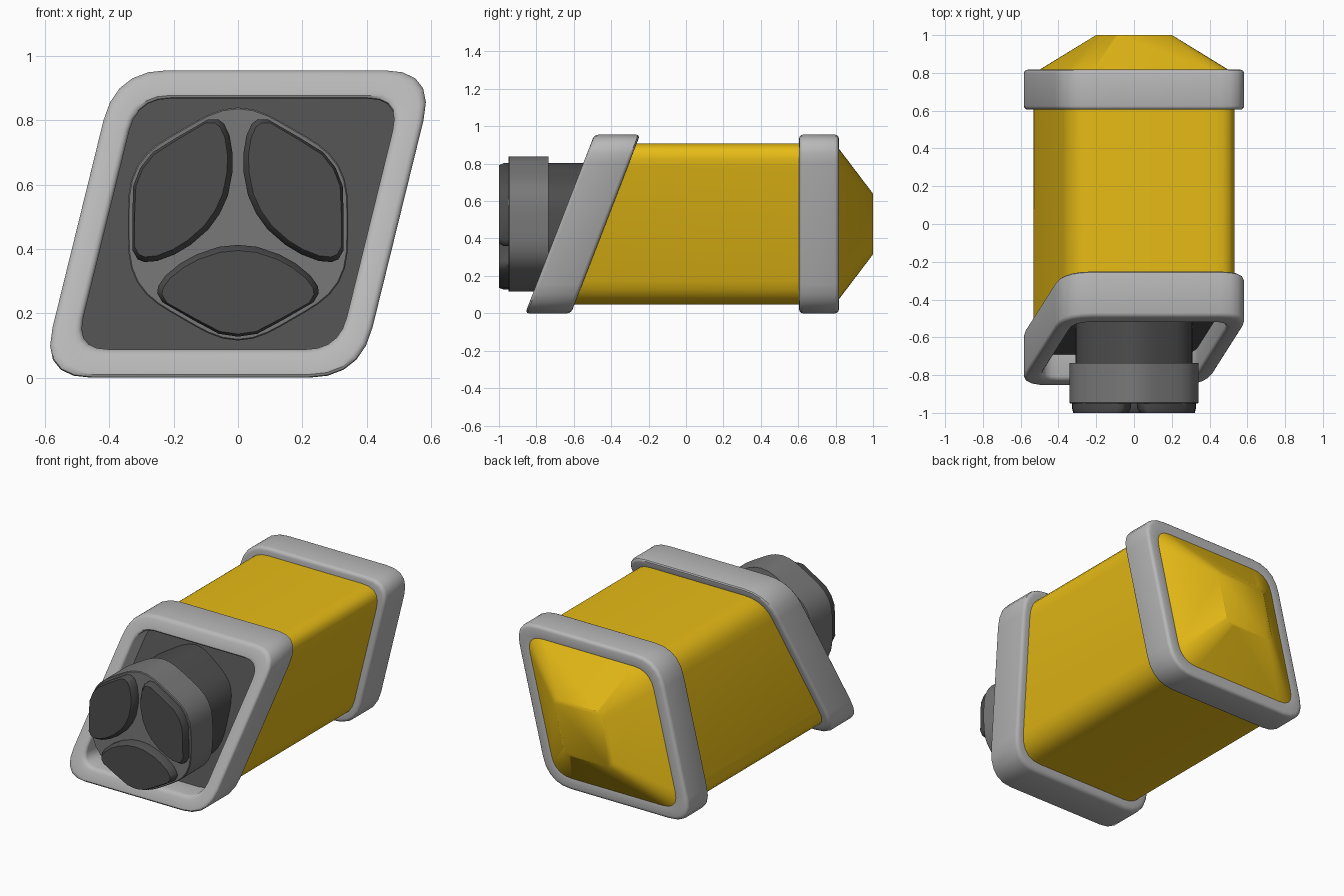
import bpy, bmesh
from math import sin, cos, pi, radians
from mathutils import Vector, Matrix

if "Cube" in bpy.data.objects:
    bpy.data.objects.remove(bpy.data.objects["Cube"])

CZ = 0.4775      # height of the long axis
LEAN = 0.246     # sideways lean of the cross-section
RAKE = 0.387     # backward rake of the front end


def material(name, rgb):
    m = bpy.data.materials.new(name)
    m.diffuse_color = (*rgb, 1)
    m.use_nodes = True
    m.node_tree.nodes["Principled BSDF"].inputs["Base Color"].default_value = m.diffuse_color
    return m


YELLOW = material("yellow", (0.80, 0.50, 0.008))
LIGHT = material("light_grey", (0.48, 0.48, 0.48))
MID = material("mid_grey", (0.19, 0.19, 0.19))
DARK = material("dark_grey", (0.075, 0.075, 0.075))


def section(inset, y, rake=0.0, scale=1.0, seg=5):
    """Leaning, round-cornered parallelogram in the xz plane."""
    h, w = CZ - inset, 0.497 - inset
    cut = 0.16 - 0.65 * inset
    corners = [Vector((sx * w + LEAN * sz * h, sz * h))
               for sx, sz in ((1, 1), (-1, 1), (-1, -1), (1, -1))]
    pts = []
    for i, c in enumerate(corners):
        a = c + (corners[i - 1] - c).normalized() * cut
        b = c + (corners[(i + 1) % 4] - c).normalized() * cut
        for k in range(seg + 1):
            t = k / seg
            p = (a * (1 - t) ** 2 + c * 2 * t * (1 - t) + b * t * t) * scale
            pts.append(Vector((p.x, y + rake * p.y, CZ + p.y)))
    return pts


def hexagon(r, y, n=48):
    """Softly rounded hexagon with a corner at the top."""
    pts = []
    for k in range(n):
        a = 2 * pi * k / n
        q = r * (0.972 + 0.028 * cos(6 * (a - pi / 2)))
        pts.append(Vector((q * cos(a), y, CZ + q * sin(a))))
    return pts


def loft(name, layers, mat, closed=False):
    """Skin a stack of outlines; cap the ends or join last to first."""
    bm = bmesh.new()
    rows = [[bm.verts.new(p) for p in layer] for layer in layers]
    pairs = list(zip(rows, rows[1:])) + ([(rows[-1], rows[0])] if closed else [])
    for a, b in pairs:
        for i in range(len(a)):
            j = (i + 1) % len(a)
            bm.faces.new((a[i], a[j], b[j], b[i]))
    if not closed:
        bm.faces.new(rows[0])
        bm.faces.new(rows[-1])
    bmesh.ops.recalc_face_normals(bm, faces=bm.faces)
    mesh = bpy.data.meshes.new(name)
    bm.to_mesh(mesh)
    bm.free()
    mesh.materials.append(mat)
    ob = bpy.data.objects.new(name, mesh)
    bpy.context.collection.objects.link(ob)
    bpy.ops.object.select_all(action='DESELECT')
    ob.select_set(True)
    bpy.context.view_layer.objects.active = ob
    bpy.ops.object.shade_smooth_by_angle(angle=radians(35))
    return ob


def frame(name, front, back, rake=0.0, t=0.088, b=0.02):
    """Raised band with rounded edges around the body."""
    steps = [k * pi / 6 for k in range(4)]
    prof = [(b - b * sin(a), front + b - b * cos(a)) for a in steps]
    prof += [(b - b * cos(a), back - b + b * sin(a)) for a in steps]
    prof += [(t - b + b * sin(a), back - b + b * cos(a)) for a in steps]
    prof += [(t - b + b * cos(a), front + b - b * sin(a)) for a in steps]
    loft(name, [section(d, y, rake) for d, y in prof], LIGHT, closed=True)


# body and bands
loft("body", [section(0.047, -0.50, RAKE), section(0.047, 0.72)], YELLOW)
frame("front_band", -0.675, -0.43, RAKE)
frame("rear_band", 0.605, 0.817)

# tapered rear cap
loft("rear_cap", [section(0.072, 0.70), section(0.072, 0.815),
                  section(0.072, 1.0, scale=0.4)], YELLOW)

# recessed raked panel inside the front band
loft("front_panel", [section(0.08, -0.54, RAKE), section(0.08, -0.46, RAKE)], DARK)

# neck and head
loft("neck", [hexagon(0.327, -0.74), hexagon(0.327, -0.30)], DARK)
loft("head", [hexagon(0.358, -0.95), hexagon(0.362, -0.945),
              hexagon(0.362, -0.735)], MID)

# three raised pads on the head
half = [(0, -.065), (.06, -.071), (.13, -.095), (.18, -.123), (.225, -.16),
        (.248, -.193), (.251, -.215), (.235, -.243), (.14, -.298), (.06, -.341), (0, -.35)]
outline = half + [(-x, z) for x, z in half[-2:0:-1]]


def pad_layer(y, sx, sz, turn):
    return [turn @ Vector((x * sx, y, -0.26 + (z + 0.26) * sz)) + Vector((0, 0, CZ))
            for x, z in outline]


for i, side in enumerate(("bottom", "left", "right")):
    turn = Matrix.Rotation(i * 2 * pi / 3, 3, 'Y')
    loft("pad_" + side, [pad_layer(-0.93, 1, 1, turn), pad_layer(-0.975, 1, 1, turn),
                         pad_layer(-1.0, 0.94, 0.91, turn)], DARK)
